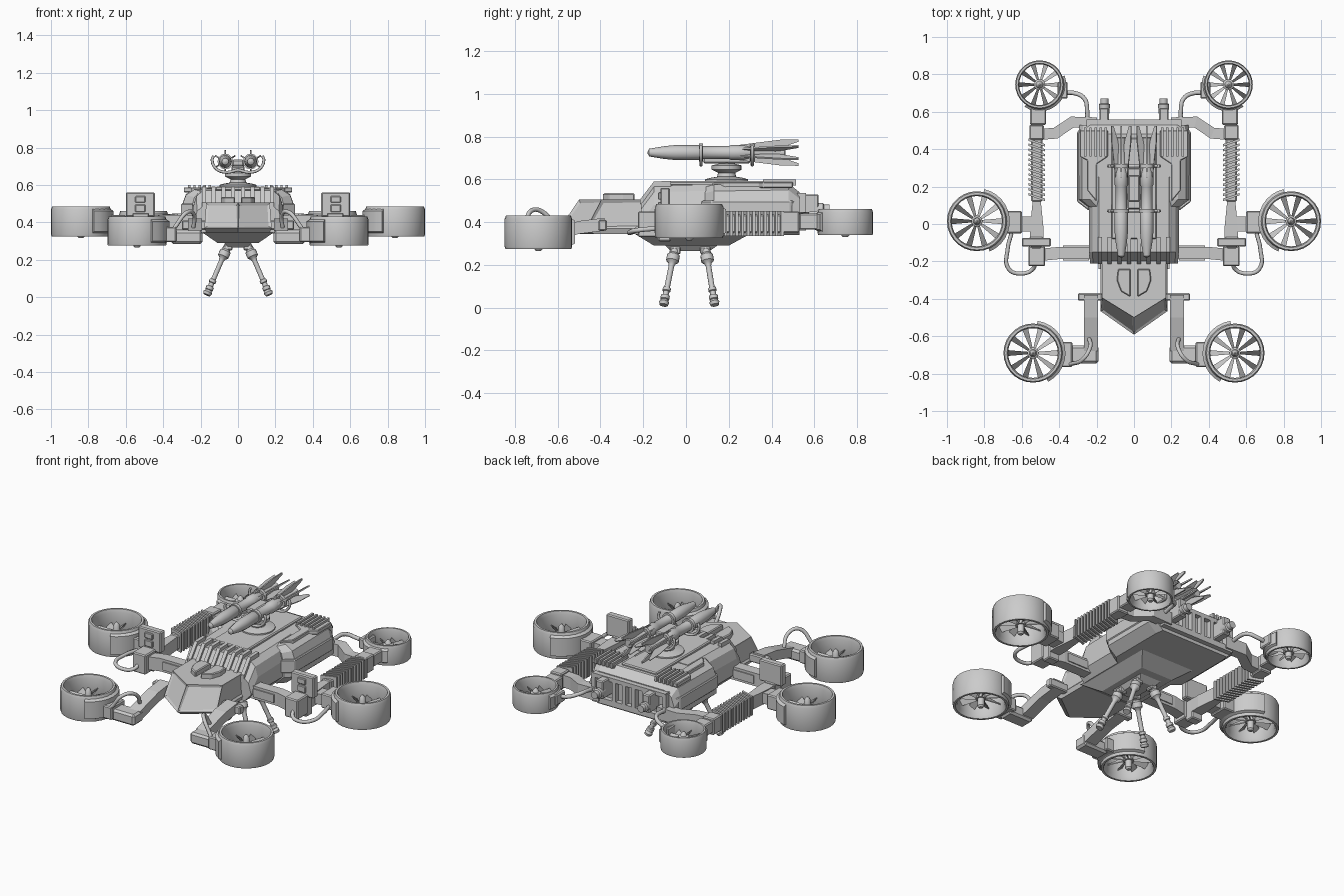
import bpy, bmesh
from math import sin, cos, pi, radians
from mathutils import Vector, Matrix

if "Cube" in bpy.data.objects:
    bpy.data.objects.remove(bpy.data.objects["Cube"])


def finish(name, bm, mirror=False, bevel=0.0, smooth=False):
    bmesh.ops.recalc_face_normals(bm, faces=bm.faces)
    if bevel:
        bmesh.ops.bevel(bm, geom=bm.edges[:], offset=bevel, segments=1, affect='EDGES')
    me = bpy.data.meshes.new(name)
    bm.to_mesh(me)
    bm.free()
    if smooth:
        me.shade_smooth()
        me.set_sharp_from_angle(angle=radians(32))
    ob = bpy.data.objects.new(name, me)
    bpy.context.collection.objects.link(ob)
    if mirror:
        m = ob.modifiers.new("mirror", 'MIRROR')
        m.use_mirror_merge = False
    return ob


def add_loft(bm, rings, closed=False):
    vs = [[bm.verts.new(p) for p in r] for r in rings]
    n = len(vs[0])
    last = len(vs) if closed else len(vs) - 1
    for i in range(last):
        a, b = vs[i], vs[(i + 1) % len(vs)]
        for j in range(n):
            k = (j + 1) % n
            bm.faces.new((a[j], a[k], b[k], b[j]))
    if not closed:
        bm.faces.new(vs[0])
        bm.faces.new(vs[-1])


def loft(name, rings, mirror=False, bevel=0.0, smooth=False, closed=False):
    bm = bmesh.new()
    add_loft(bm, rings, closed)
    return finish(name, bm, mirror, bevel, smooth)


def add_box(bm, x0, x1, y0, y1, z0, z1):
    add_loft(bm, [[(x0, y0, z), (x1, y0, z), (x1, y1, z), (x0, y1, z)] for z in (z0, z1)])


def box(name, x0, x1, y0, y1, z0, z1, mirror=False, bevel=0.006):
    bm = bmesh.new()
    add_box(bm, x0, x1, y0, y1, z0, z1)
    return finish(name, bm, mirror, bevel)


def slab(name, pts, z0, z1, mirror=False, bevel=0.0):
    return loft(name, [[(x, y, z) for x, y in pts] for z in (z0, z1)], mirror, bevel)


def beam(name, path, w, h, mirror=True):
    """Rectangular arm along a path, width in plan and height in z."""
    P = [Vector(p) for p in path]
    rings = []
    for i, p in enumerate(P):
        d = P[min(i + 1, len(P) - 1)] - P[max(i - 1, 0)]
        s = Vector((-d.y, d.x, 0)).normalized() * w / 2
        u = Vector((0, 0, h / 2))
        rings.append([p - s - u, p + s - u, p + s + u, p - s + u])
    return loft(name, rings, mirror)


def lathe(name, prof, origin, axis=(0, 0, 1), seg=24, mirror=False, closed=False):
    M = Matrix.Translation(origin) @ Vector(axis).to_track_quat('Z', 'Y').to_matrix().to_4x4()
    rings = [[M @ Vector((r * cos(2 * pi * j / seg), r * sin(2 * pi * j / seg), h))
              for j in range(seg)] for r, h in prof]
    return loft(name, rings, mirror, smooth=True, closed=closed)


def cable(name, pts, r):
    cu = bpy.data.curves.new(name, 'CURVE')
    cu.dimensions = '3D'
    cu.bevel_depth, cu.bevel_resolution, cu.resolution_u, cu.use_fill_caps = r, 2, 6, True
    for s in (1, -1):
        sp = cu.splines.new('BEZIER')
        sp.bezier_points.add(len(pts) - 1)
        for b, p in zip(sp.bezier_points, pts):
            b.co = (s * p[0], p[1], p[2])
            b.handle_left_type = b.handle_right_type = 'AUTO'
    ob = bpy.data.objects.new(name, cu)
    bpy.context.collection.objects.link(ob)


# Ducted fans: ring, partial outer casing, blades, hub
def fan(tag, cx, cy, r, z0, z1, aim):
    o = (cx, cy, 0)
    h = z1 - z0
    lathe(tag + "_fan_duct", [(r * .9, z0), (r * .98, z0), (r, z0 + .01), (r, z1 - .015), (r * .96, z1),
          (r * .88, z1), (r * .84, z1 - .02), (r * .84, z0 + .02)], o, seg=28, mirror=True, closed=True)
    rings = []
    for i in range(13):
        a = radians(aim - 72 + 12 * i)
        rings.append([(cx + q * cos(a), cy + q * sin(a), z) for q, z in
                      ((r * .97, z0 + .015), (r * 1.1, z0 + .025), (r * 1.1, z1 - .025), (r * .97, z1 - .012))])
    loft(tag + "_fan_casing", rings, True, smooth=True)
    bm = bmesh.new()
    zm = z0 + h * .42
    for i in range(10):
        d = Vector((cos(i * pi / 5), sin(i * pi / 5), 0))
        n = Vector((-d.y, d.x, 0))
        c = Vector((cx, cy, zm))
        sec = []
        for q, w, t in ((.1, .035, .018), (.86, .1, .012)):
            a, u = n * w * r, Vector((0, 0, t))
            k = Vector((0, 0, .003))
            m = c + d * r * q
            sec.append([m - a - u - k, m + a + u - k, m + a + u + k, m - a - u + k])
        add_loft(bm, sec)
    finish(tag + "_fan_blades", bm, True)
    lathe(tag + "_fan_hub", [(.012, z0 - .01), (.02, z0), (.02, zm - .02), (.03, zm - .02), (.03, zm + .025),
          (.02, zm + .03), (.016, z1 - .03), (.004, z1 - .015)], o, seg=12, mirror=True)


fan("front", .54, -.69, .158, .275, .43, 170)
fan("middle", .84, .015, .16, .325, .485, 175)
fan("rear", .505, .745, .13, .34, .46, 232)


# Main hull
def hull(y, w, zt, zb=.34):
    half = [(w * .8, zb), (w, zb + .05), (w, zt - .09), (w * .93, zt - .03), (w * .78, zt)]
    return [(x, y, z) for x, z in half] + [(-x, y, z) for x, z in reversed(half)]


loft("front_hull", [hull(-.21, .235, .49), hull(-.15, .24, .57), hull(.25, .24, .58)])
loft("rear_hull", [hull(.09, .25, .565), hull(.13, .3, .575), hull(.48, .3, .58), hull(.53, .29, .54)])
box("roof_panel", -.12, .12, -.08, .46, .57, .592)
slab("roof_side_rail", [(.2, .12), (.25, .18), (.25, .34), (.29, .36), (.29, .5), (.14, .5), (.14, .36), (.2, .32)],
     .56, .587, True, .004)
slab("side_armour", [(.24, .07), (.305, .12), (.305, .49), (.28, .51), (.24, .51)], .42, .5, True, .005)

# Sloped ribs on the front roof and vents at the back
bm = bmesh.new()
for i in range(8):
    x = -.182 + .052 * i
    add_loft(bm, [[(x + a, y, z) for a in (-.011, .011) for z in ((z0, z1) if a < 0 else (z1, z0))]
                  for y, z0, z1 in ((-.215, .48, .505), (-.15, .55, .59), (-.07, .56, .592))])
finish("roof_ribs", bm)
bm = bmesh.new()
for i in range(5):
    add_box(bm, .145 + i * .027, .158 + i * .027, .36, .515, .57, .6)
finish("rear_roof_vents", bm, True)
bm = bmesh.new()
for x in (.02, .09, .23):
    add_box(bm, x, x + .025, .5, .56, .39, .53)
add_box(bm, 0, .25, .5, .56, .36, .395)
add_box(bm, 0, .25, .5, .56, .51, .535)
finish("rear_frame", bm, True)
box("rear_pod", .135, .185, .5, .62, .42, .53, True)
lathe("rear_exhaust", [(.026, 0), (.03, .05), (.022, .055), (.022, .08)], (.158, .59, .46), (0, 1, 0), 12, True)

# Cockpit nose with recessed windows
bm = bmesh.new()
add_loft(bm, [[(-w, -.19, z), (-w, ys, z), (0, yt, z), (w, ys, z), (w, -.19, z)]
              for w, ys, yt, z in ((.17, -.43, -.56, .345), (.18, -.465, -.592, .37), (.17, -.395, -.50, .505))])
bm.faces.ensure_lookup_table()
bmesh.ops.recalc_face_normals(bm, faces=bm.faces)
win = [f for f in bm.faces if len(f.verts) == 4 and f.calc_center_median().z > .4
       and f.calc_center_median().y < -.25]
bmesh.ops.inset_individual(bm, faces=win, thickness=.018, depth=-.008)
finish("cockpit_nose", bm)
slab("cockpit_roof_hatch", [(.018, -.24), (.085, -.24), (.092, -.3), (.07, -.36), (.018, -.39)], .495, .535, True, .005)

# Belly and landing legs
loft("belly", [[(-w, y0, z), (w, y0, z), (w, y1, z), (-w, y1, z)] for w, y0, y1, z in
     ((.11, -.15, .2, .29), (.19, -.24, .3, .345))])
loft("leg_mount", [[(-w, y0, z), (w, y0, z), (w, y1, z), (-w, y1, z)] for w, y0, y1, z in
     ((.05, -.07, .11, .265), (.075, -.1, .15, .292))])
for tag, y0, y1 in (("front", -.05, -.105), ("rear", .09, .135)):
    a, b = Vector((.05, y0, .285)), Vector((.167, y1, .012))
    L = (b - a).length
    lathe(tag + "_leg", [(.014, 0), (.022, .02), (.022, .035), (.03, .045), (.03, .075), (.018, .085), (.013, .1),
          (.013, L * .7), (.019, L * .71), (.019, L * .76), (.014, L * .77), (.014, L * .83), (.021, L * .84),
          (.021, L * .9), (.016, L * .91), (.024, L * .95), (.02, L)], a, b - a, 12, True)
    box(tag + "_leg_block", .03, .075, y0 - .025, y0 + .025, .25, .285, True)

# Turret and rocket cradle
lathe("turret", [(.1, .58), (.1, .6), (.075, .607), (.045, .612), (.04, .63), (.07, .645), (.07, .665), (.03, .675),
      (.03, .69)], (0, .19, 0), seg=20)
box("cradle_spine", -.035, .035, .08, .3, .675, .7)
box("cradle_cap", -.03, .03, .12, .26, .7, .735)
for tag, y in (("front", .07), ("rear", .31)):
    cable(tag + "_cradle_arm", [(.0, y, .68), (.07, y, .668), (.12, y, .69), (.138, y, .735), (.13, y, .755)], .008)
    lathe(tag + "_rocket_clamp", [(.042, -.01), (.042, .01)], (.068, y, .725), (0, 1, 0), 12, True)

# Rockets with tail fins
R = Vector((.068, 0, .725))
lathe("rocket", [(.004, -.18), (.018, -.172), (.03, -.1), (.035, -.05), (.035, .06), (.03, .07), (.03, .2), (.035, .21),
      (.035, .27), (.026, .3), (.02, .42), (.028, .46), (.024, .465)], R, (0, 1, 0), 12, True)
bm = bmesh.new()
for i in range(6):
    a = pi / 6 + i * pi / 3
    d, n = Vector((cos(a), 0, sin(a))), Vector((-sin(a), 0, cos(a))) * .004
    add_loft(bm, [[R + s * n + d * q + Vector((0, y, 0)) for q, y in
             ((.018, .22), (.036, .25), (.06, .44), (.062, .525), (.05, .525), (.018, .43))] for s in (-1, 1)])
finish("rocket_fins", bm, True)

# Side booms with slanted cooling ribs
loft("boom_taper", [[(.52 + sx * w, y, .39 + sz * .04) for sx, sz in ((-1, -1), (1, -1), (1, 1), (-1, 1))]
     for y, w in ((-.08, .035), (-.02, .036), (.12, .022), (.2, .022))], True)
box("boom_core", .49, .55, .12, .47, .35, .435, True)
bm = bmesh.new()
for i in range(12):
    y = .135 + i * .0265
    add_loft(bm, [[(x, y + k + s, z) for z, s in ((.335, 0), (.335, .013), (.452, .013), (.452, 0))]
                  for x, k in ((.477, -.012), (.565, .018))])
finish("boom_ribs", bm, True)
box("boom_rear_block", .482, .56, .45, .53, .35, .45, True)
box("rear_fan_mount", .47, .555, .53, .625, .365, .44, True)
box("boom_front_block", .475, .565, -.225, -.12, .33, .45, True)

# Instrument plates on the booms
box("instrument_plate", .445, .6, -.12, -.075, .43, .56, True)
box("instrument_post", .485, .56, -.13, -.07, .31, .44, True)
box("instrument_screen_upper", .495, .55, -.13, -.115, .505, .54, True, .004)
box("instrument_screen_lower", .495, .55, -.13, -.115, .455, .495, True, .004)

# Arms joining fans, booms and hull
beam("middle_arm", [(.2, -.155, .4), (.4, -.155, .4), (.5, -.165, .39)], .065, .08)
beam("middle_arm_collar", [(.24, -.155, .4), (.38, -.155, .4)], .078, .05)
box("middle_fan_mount", .6, .69, -.05, .07, .35, .44, True)
beam("middle_fan_link", [(.52, 0, .39), (.62, 0, .395)], .08, .065)
beam("rear_arm", [(.2, .54, .41), (.33, .545, .41), (.42, .485, .4), (.5, .48, .4)], .06, .075)
box("front_crossbar", .17, .3, -.41, -.37, .36, .41, True)
beam("front_arm", [(.23, -.38, .39), (.23, -.5, .375), (.23, -.68, .325)], .075, .06)
box("front_arm_block", .19, .36, -.745, -.65, .285, .355, True, .012)
box("front_fan_mount", .33, .4, -.765, -.63, .295, .375, True)

# Hoses
cable("middle_hose", [(.655, -.05, .37), (.675, -.13, .37), (.67, -.24, .36), (.6, -.265, .35), (.54, -.24, .36),
      (.53, -.2, .39)], .011)
cable("front_hose", [(.24, -.61, .36), (.235, -.66, .44), (.27, -.72, .455), (.34, -.75, .37)], .011)
cable("rear_hose", [(.385, .7, .41), (.32, .7, .42), (.265, .67, .44), (.25, .6, .44), (.25, .55, .43)], .012)
box("rear_hose_port", .355, .41, .67, .76, .375, .44, True)
